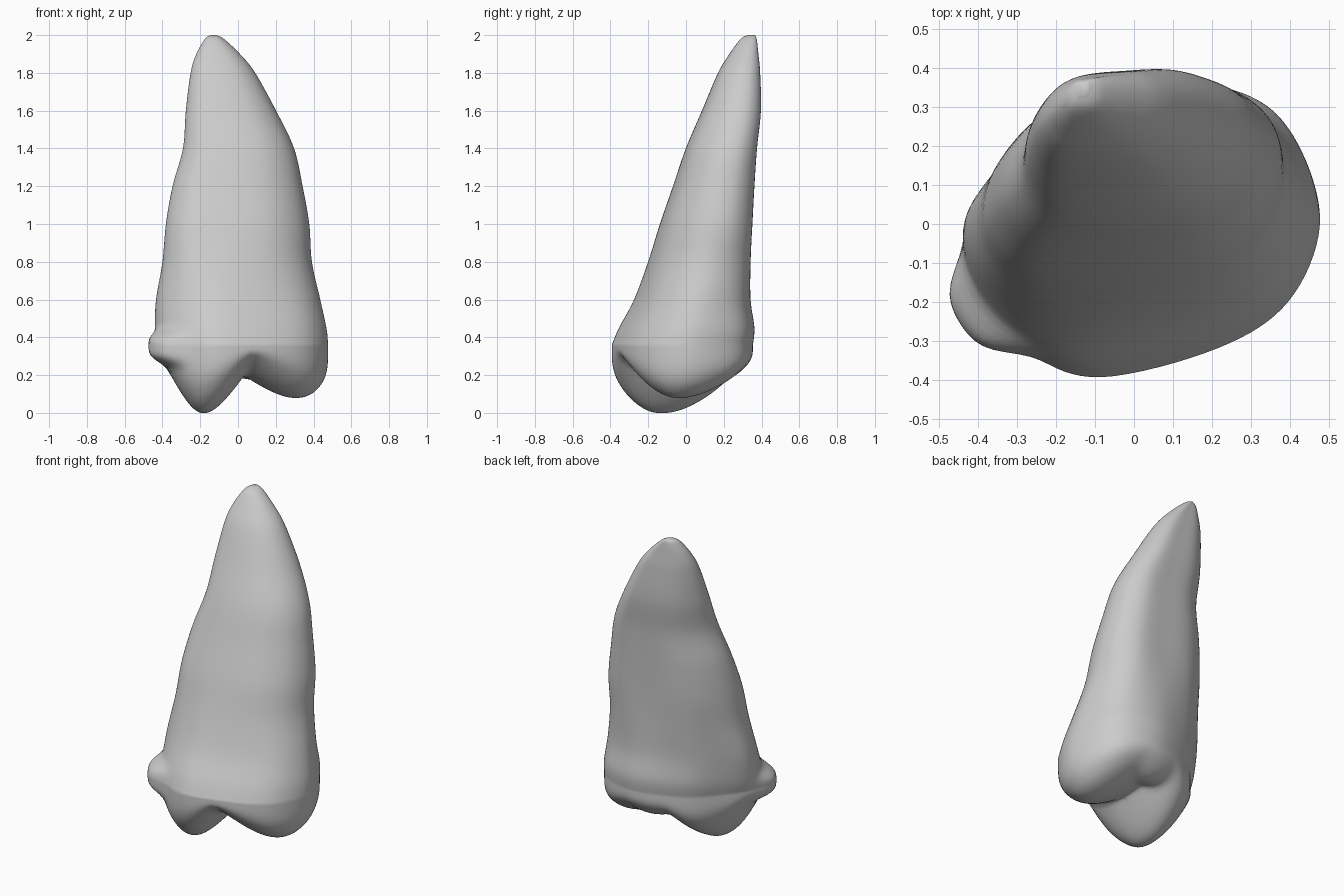
import bpy
import bmesh
import math

cube = bpy.data.objects.get("Cube")
if cube:
    bpy.data.objects.remove(cube, do_unlink=True)

# Cross-section outlines, scaled to a unit box
ROOT = [(1, .1), (.94, .62), (.65, .95), (.15, .95), (-.35, .86), (-.71, .57),
        (-.96, .05), (-.98, -.5), (-.7, -.92), (-.1, -1), (.47, -.84), (.84, -.44)]
CROWN = [(1, .05), (.88, .59), (.62, .91), (.15, 1), (-.42, .76), (-.76, .38),
         (-1, -.05), (-.92, -.5), (-.63, -.85), (-.24, -1), (.42, -.8), (.82, -.48)]

# Levels from root tip to crown: z, x min, x max, y min, y max
LEVELS = [(2, -.145, -.115, .33, .365), (1.98, -.175, -.075, .29, .375),
          (1.9, -.22, .01, .23, .385), (1.8, -.25, .09, .17, .395),
          (1.6, -.275, .2, .085, .4), (1.4, -.29, .295, 0, .38),
          (1.2, -.345, .34, -.068, .367), (1, -.38, .375, -.137, .357),
          (.8, -.4, .39, -.2, .347), (.6, -.432, .435, -.275, .342),
          (.45, -.435, .468, -.355, .36), (.36, -.425, .477, -.393, .352)]


def spline(a, b, c, d, t):
    """Catmull-Rom blend of four tuples."""
    return tuple(q + .5 * t * (r - p + t * (2 * p - 5 * q + 4 * r - s
                 + t * (3 * (q - r) + s - p))) for p, q, r, s in zip(a, b, c, d))


def closed_curve(points, steps):
    n = len(points)
    return [spline(*(points[(i + k) % n] for k in (-1, 0, 1, 2)), j / steps)
            for i in range(n) for j in range(steps)]


def open_curve(points, steps):
    last = len(points) - 1
    curve = [spline(*(points[min(max(i + k, 0), last)] for k in (-1, 0, 1, 2)), j / steps)
             for i in range(last) for j in range(steps)]
    return curve + [points[-1]]


def smoothstep(lo, hi, value):
    t = min(max((value - lo) / (hi - lo), 0), 1)
    return t * t * (3 - 2 * t)


def cusp(x, y, cx, cy, peak, left, right, front, back):
    """Blunt cone pointing down, with its own slope on each side."""
    dx = (x - cx) * (right if x > cx else left)
    dy = (y - cy) * (back if y > cy else front)
    soft = .2
    return peak + math.sqrt(dx * dx + dy * dy + soft * soft) - soft


def biting_height(x, y):
    """Two cusps and a back ridge around a shallow hollow, merged smoothly."""
    heights = (cusp(x, y, -.19, -.15, -.008, 1.9, 1.58, 1, .73),
               cusp(x, y, .37, -.05, .06, .8, .9, 1.05, .7),
               cusp(x, y, .08, .2, .17, .8, .8, 1.3, 1.1),
               .29)
    blend = .012
    low = min(heights)
    return low - blend * math.log(sum(math.exp((low - h) / blend) for h in heights))


def side_bump(x, y, z):
    """Blunt knob on the right front corner of the crown."""
    ox, oy = -.85, -.52
    dx, dy = x + .39, y + .22
    along = (dx * oy - dy * ox) / .14
    outward = (dx * ox + dy * oy) / .12
    up = (z - .345) / .085
    push = .075 * math.exp(-along ** 4 - outward ** 2 - up ** 4)
    return x + ox * push, y + oy * push, z


root_outline = closed_curve(ROOT, 8)
crown_outline = closed_curve(CROWN, 8)
rings = []

# Root, neck and crown wall rings
for z, x0, x1, y0, y1 in open_curve(LEVELS, 7):
    mix = smoothstep(1.05, .45, z)
    ring = []
    for (ru, rv), (cu, cv) in zip(root_outline, crown_outline):
        u, v = ru + (cu - ru) * mix, rv + (cv - rv) * mix
        ring.append(((x0 + x1) / 2 + u * (x1 - x0) / 2,
                     (y0 + y1) / 2 + v * (y1 - y0) / 2, z))
    rings.append(ring)

# Rounded lower edge, then inward over the biting surface
POWER = 4
turn = .5 ** (1 / POWER)
wall = [turn * i / 14 for i in range(1, 15)]
steps = [((1 - w ** POWER) ** (1 / POWER), w) for w in wall]
for i in range(1, 32):
    k = turn * (1 - i / 32)
    steps.append((k, (1 - k ** POWER) ** (1 / POWER)))
rim = rings[-1]
mid_x, mid_y = .02, -.05
for k, w in steps:
    ring = []
    for x, y, z in rim:
        px, py = mid_x + (x - mid_x) * k, mid_y + (y - mid_y) * k
        ring.append((px, py, z + (biting_height(px, py) - z) * w))
    rings.append(ring)

# Skin the rings and close both ends
bm = bmesh.new()
loops = [[bm.verts.new(side_bump(*p)) for p in ring] for ring in rings]
for upper, lower in zip(loops, loops[1:]):
    n = len(upper)
    for i in range(n):
        j = (i + 1) % n
        bm.faces.new((upper[i], lower[i], lower[j], upper[j]))
bm.faces.new(loops[0])
bm.faces.new(loops[-1])
bmesh.ops.recalc_face_normals(bm, faces=bm.faces)

mesh = bpy.data.meshes.new("tooth")
bm.to_mesh(mesh)
bm.free()
tooth = bpy.data.objects.new("tooth", mesh)
bpy.context.collection.objects.link(tooth)
mesh.shade_smooth()

# Plain light grey
grey = bpy.data.materials.new("light_grey")
grey.use_nodes = True
grey.diffuse_color = (.6, .6, .6, 1)
grey.node_tree.nodes["Principled BSDF"].inputs["Base Color"].default_value = (.6, .6, .6, 1)
mesh.materials.append(grey)
